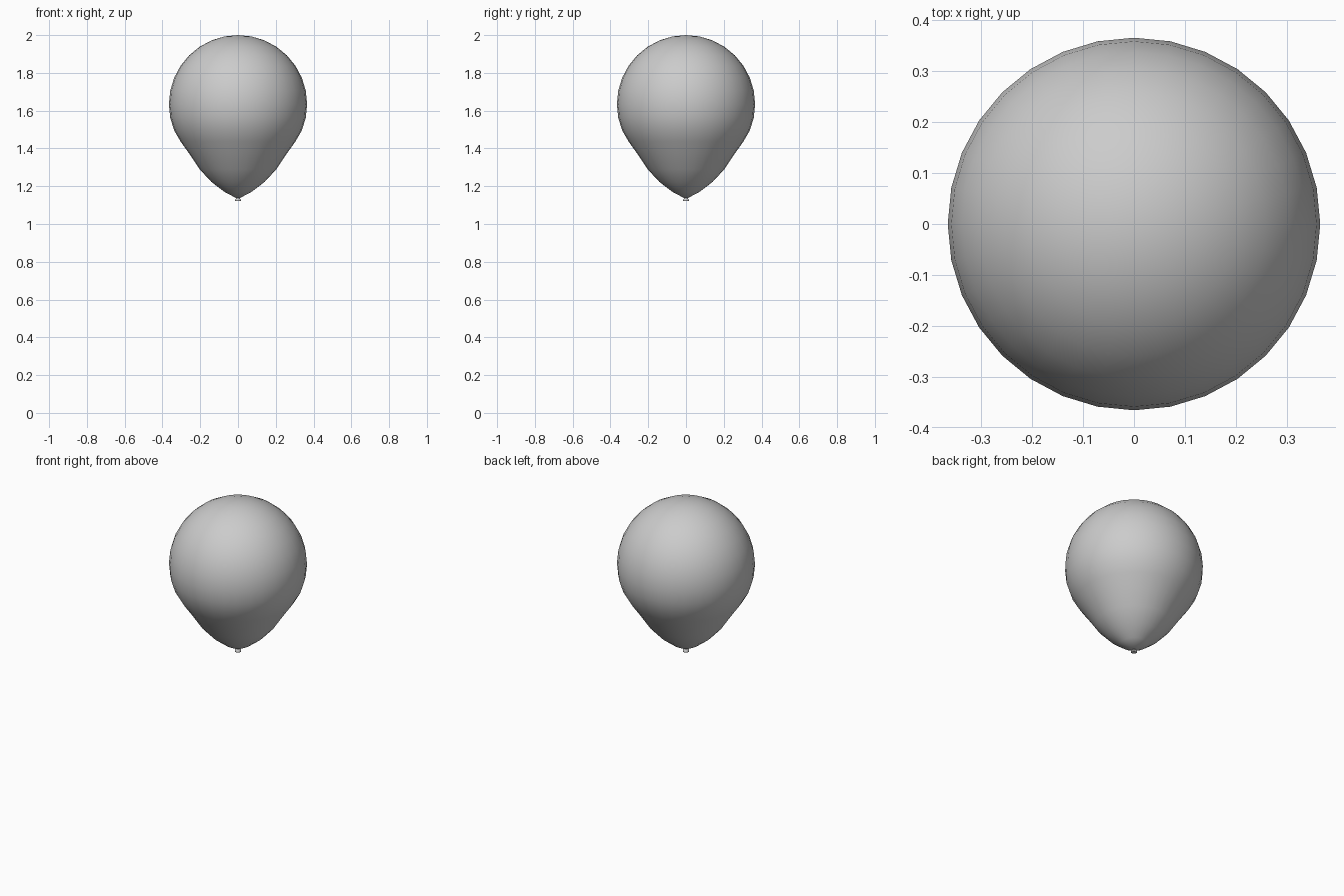
import bpy, bmesh, math

if "Cube" in bpy.data.objects:
    bpy.data.objects.remove(bpy.data.objects["Cube"])

SEG = 32
R, ZC = 0.366, 1.634


def lathe(name, profile, seg=SEG):
    """Revolve (radius, z) points around z; zero radius makes a pole."""
    bm = bmesh.new()
    rings = []
    for r, z in profile:
        n = 1 if r == 0 else seg
        rings.append([bm.verts.new((r * math.cos(2 * math.pi * i / seg),
                                    r * math.sin(2 * math.pi * i / seg), z)) for i in range(n)])
    for a, b in zip(rings, rings[1:]):
        for i in range(seg):
            quad = [a[i % len(a)], a[(i + 1) % seg % len(a)],
                    b[(i + 1) % seg % len(b)], b[i % len(b)]]
            bm.faces.new(list(dict.fromkeys(quad)))
    bmesh.ops.recalc_face_normals(bm, faces=bm.faces)
    mesh = bpy.data.meshes.new(name)
    bm.to_mesh(mesh)
    bm.free()
    for p in mesh.polygons:
        p.use_smooth = True
    ob = bpy.data.objects.new(name, mesh)
    bpy.context.collection.objects.link(ob)
    return ob


# Balloon: round upper half, lower half drawn down to a point
step = math.pi / 16
upper = [(R * math.sin(i * step) if i else 0, ZC + R * math.cos(i * step)) for i in range(9)]
lower_z = [1.563, 1.496, 1.437, 1.373, 1.29, 1.222, 1.17]
lower = [(R * math.cos((i + 1) * step), z) for i, z in enumerate(lower_z)]
lathe("balloon", upper + lower + [(0, 1.132)])

# Tied knot with a flared lip
lathe("knot", [(0, 1.142), (0.009, 1.139), (0.010, 1.133), (0.017, 1.128),
               (0.017, 1.122), (0.010, 1.121), (0, 1.126)], 16)

# Hair-thin string down to the ground
lathe("string", [(0, 1.126), (0.0006, 1.125), (0.0006, 0.001), (0, 0)], 4)
